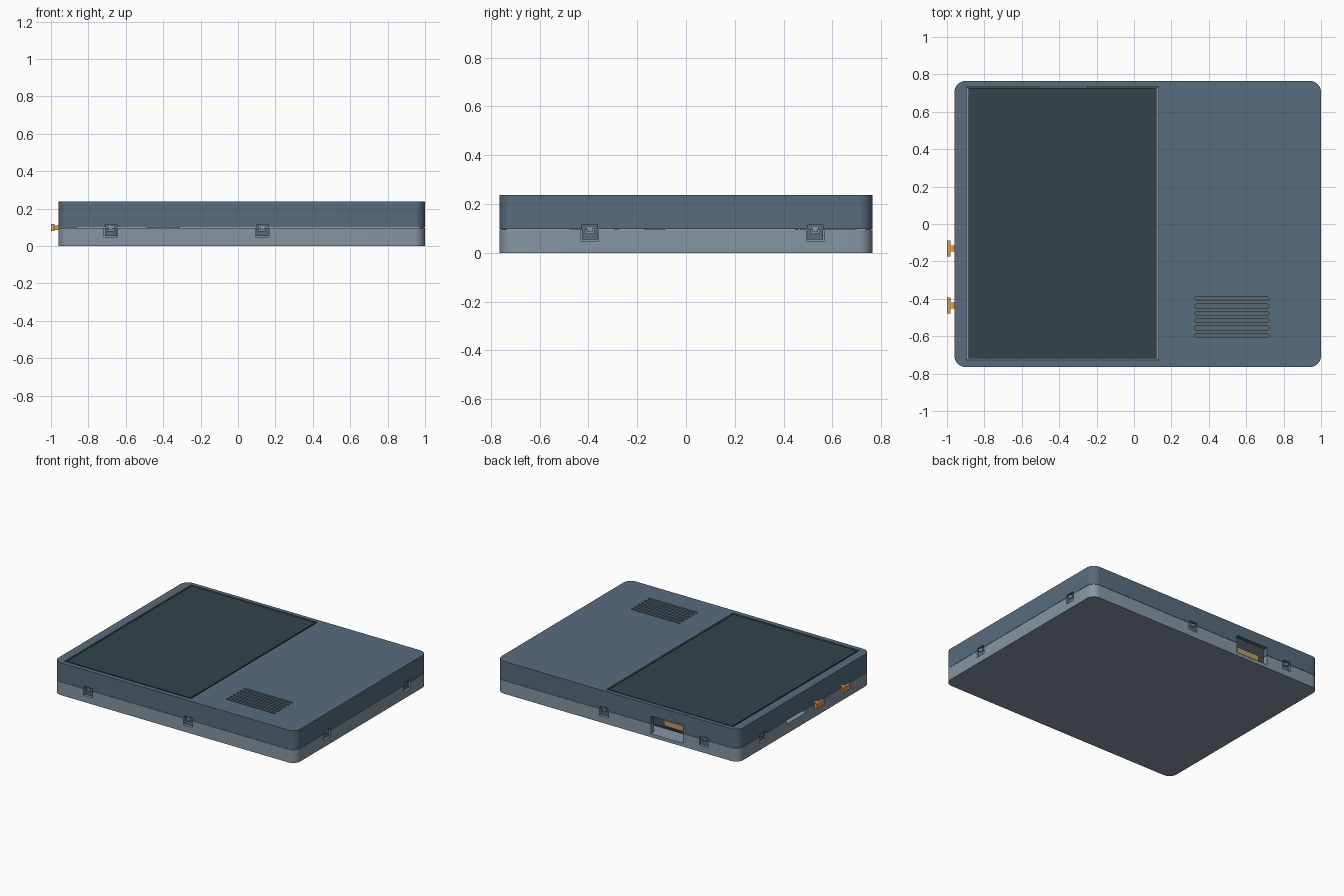
import bpy, bmesh, math

if "Cube" in bpy.data.objects:
    bpy.data.objects.remove(bpy.data.objects["Cube"])

X0, X1, YH, H, SPLIT, WALL = -0.96, 1.0, 0.765, 0.237, 0.097, 0.035


def material(name, rgb):
    m = bpy.data.materials.new(name)
    m.diffuse_color = (*rgb, 1)
    m.use_nodes = True
    m.node_tree.nodes["Principled BSDF"].inputs["Base Color"].default_value = m.diffuse_color
    return m


BLUE = material("blue_plastic", (0.095, 0.15, 0.208))
GREY = material("grey_plastic", (0.235, 0.305, 0.365))
DARK = material("dark_glass", (0.032, 0.056, 0.068))
MESH = material("speaker_cloth", (0.11, 0.14, 0.15))
AMBER = material("amber_plastic", (0.72, 0.34, 0.06))
TAN = material("tan_board", (0.52, 0.32, 0.13))


def prism(name, x0, x1, y0, y1, z0, z1, r=0.0, mat=None, seg=10):
    """Upright box with optional rounded vertical corners."""
    pts = []
    for cx, cy, a in ((x1 - r, y1 - r, 0), (x0 + r, y1 - r, 90),
                      (x0 + r, y0 + r, 180), (x1 - r, y0 + r, 270)):
        for i in range(seg + 1 if r else 1):
            t = math.radians(a + 90 * i / seg)
            pts.append((cx + r * math.cos(t), cy + r * math.sin(t)))
    bm = bmesh.new()
    f = bm.faces.new([bm.verts.new((x, y, z0)) for x, y in pts])
    ext = bmesh.ops.extrude_face_region(bm, geom=[f])
    top = [v for v in ext["geom"] if isinstance(v, bmesh.types.BMVert)]
    bmesh.ops.translate(bm, verts=top, vec=(0, 0, z1 - z0))
    bmesh.ops.remove_doubles(bm, verts=bm.verts, dist=1e-5)
    bmesh.ops.recalc_face_normals(bm, faces=bm.faces)
    me = bpy.data.meshes.new(name)
    bm.to_mesh(me)
    bm.free()
    ob = bpy.data.objects.new(name, me)
    bpy.context.collection.objects.link(ob)
    if mat:
        me.materials.append(mat)
    return ob


def cut(target, *box, r=0.0):
    c = prism("cutter", *box, r=r, seg=6)
    mod = target.modifiers.new("cut", "BOOLEAN")
    mod.operation, mod.solver, mod.object = "DIFFERENCE", "EXACT", c
    bpy.context.view_layer.objects.active = target
    bpy.ops.object.modifier_apply(modifier=mod.name)
    bpy.data.objects.remove(c)


# Two hollow shells meeting at the seam
lower = prism("lower_shell", X0, X1, -YH, YH, 0, SPLIT - 0.001, 0.06, GREY)
cut(lower, X0 + WALL, X1 - WALL, -YH + WALL, YH - WALL, 0.025, 0.3, r=0.03)
upper = prism("upper_shell", X0, X1, -YH, YH, SPLIT + 0.001, H, 0.06, BLUE)
cut(upper, X0 + WALL, X1 - WALL, -YH + WALL, YH - WALL, 0, H - 0.025, r=0.03)

# Screen window and speaker slots
cut(upper, -0.895, 0.13, -0.731, 0.736, 0.15, 0.3)
for i in range(6):
    y = -0.40 - i * 0.039
    cut(upper, 0.325, 0.722, y - 0.01, y + 0.01, 0.15, 0.3, r=0.0099)

# Port opening in the back, card slot and control holes on the left
for shell in (lower, upper):
    cut(shell, -0.51, -0.25, 0.70, 0.80, 0.025, 0.155)
    for y, w, h in ((-0.13, 0.02, 0.018), (-0.435, 0.02, 0.018), (-0.285, 0.013, 0.01)):
        cut(shell, -1.0, -0.90, y - w, y + w, SPLIT - h, SPLIT + h)
cut(lower, -1.0, -0.90, -0.02, 0.205, 0.07, 0.2)


# Snap clips: a notch in the lower shell, a pierced tongue and a catch
def span(axis, side, p, half, d0, d1):
    """x/y extents for a box on a wall; depths measured inwards."""
    edge = {("y", -1): -YH, ("y", 1): YH, ("x", -1): X0, ("x", 1): X1}[axis, side]
    d = sorted((edge - side * d0, edge - side * d1))
    return (p - half, p + half, *d) if axis == "y" else (*d, p - half, p + half)


CLIPS = [("y", s, x) for s in (-1, 1) for x in (-0.68, 0.13)]
CLIPS += [("x", 1, -0.395), ("x", 1, 0.53), ("x", -1, 0.48)]
for i, c in enumerate(CLIPS):
    cut(lower, *span(*c, 0.036, -0.02, 0.028), 0.048, 0.2)
    cut(upper, *span(*c, 0.032, -0.02, 0.012), 0.05, 0.115)
    tongue = prism(f"clip_tongue_{i}", *span(*c, 0.032, 0.010, 0.026), 0.054, 0.12, mat=BLUE)
    cut(tongue, *span(*c, 0.018, -0.02, 0.05), 0.08, 0.111)
    prism(f"clip_catch_{i}", *span(*c, 0.012, 0.008, 0.030), 0.085, 0.106, mat=GREY)

# Screen module
prism("screen_glass", -0.884, 0.119, -0.72, 0.727, 0.195, 0.235, mat=DARK)
prism("screen_frame", -0.91, 0.14, -0.728, 0.73, 0.17, 0.195, mat=GREY)

# Side buttons with stems, and small indicator
for i, y in enumerate((-0.13, -0.435)):
    prism(f"button_cap_{i}", -1.0, -0.982, y - 0.043, y + 0.043, 0.08, 0.118, mat=AMBER)
    prism(f"button_stem_{i}", -0.985, -0.86, y - 0.016, y + 0.016, 0.085, 0.111, mat=AMBER)
prism("indicator", -0.95, -0.86, -0.295, -0.275, 0.09, 0.104, mat=AMBER)

# Internal boards, port connector, card socket and speaker
prism("circuit_board", -0.90, 0.12, -0.70, 0.70, 0.055, 0.068, mat=DARK)
prism("port_connector", -0.49, -0.31, 0.50, 0.70, 0.075, 0.115, mat=TAN)
prism("card_socket", -0.925, -0.75, -0.03, 0.215, 0.068, 0.095, mat=GREY)
prism("speaker", 0.28, 0.77, -0.66, -0.34, 0.10, 0.17, mat=MESH)

# Smooth rounded corners, crisp edges
bpy.ops.object.select_all(action="DESELECT")
for ob in (lower, upper):
    ob.select_set(True)
bpy.context.view_layer.objects.active = lower
bpy.ops.object.shade_smooth_by_angle(angle=math.radians(30))
